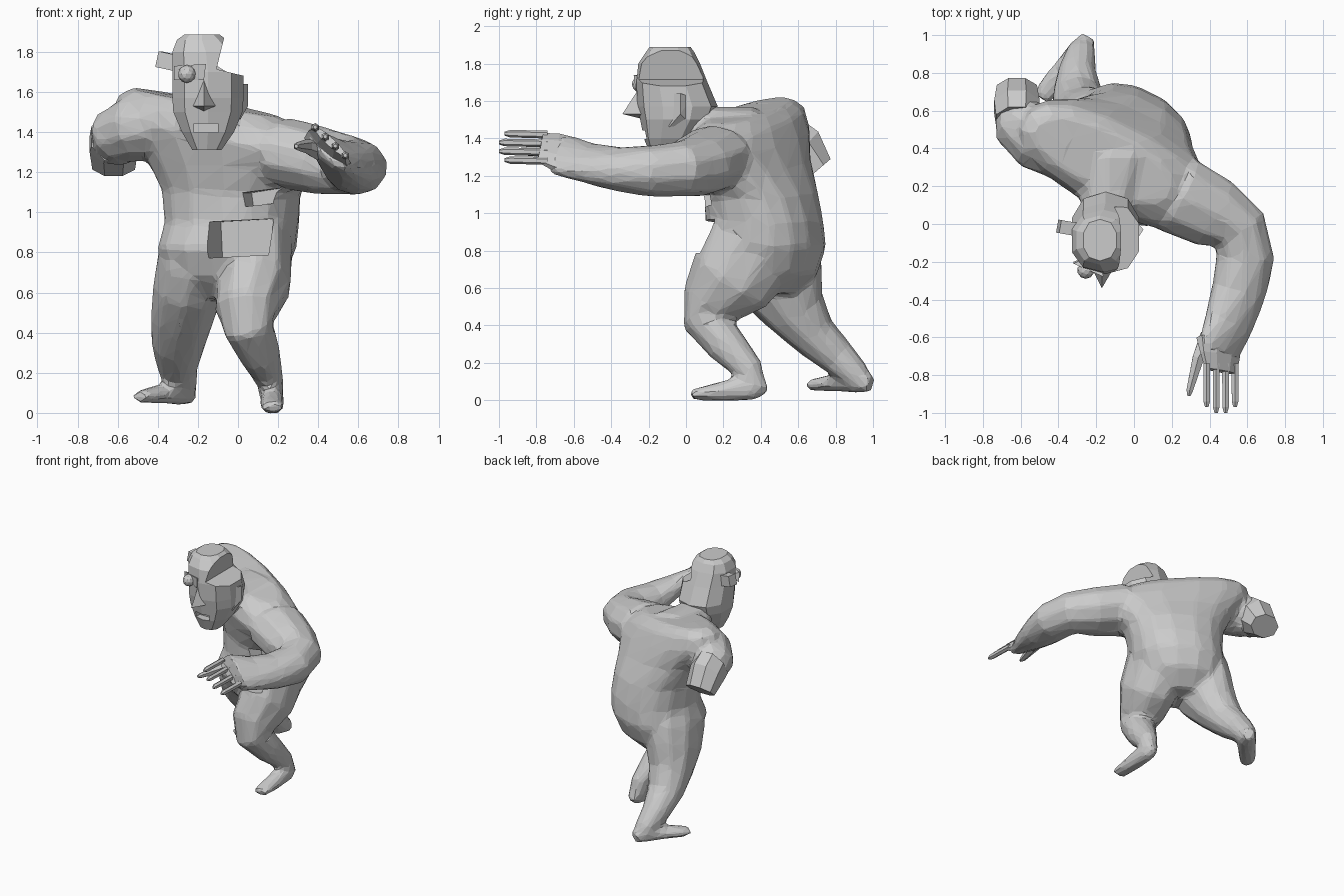
import bpy, bmesh
from math import cos, sin, pi, radians
from mathutils import Vector, Matrix


def make(name, bm):
    bmesh.ops.recalc_face_normals(bm, faces=bm.faces[:])
    me = bpy.data.meshes.new(name)
    bm.to_mesh(me)
    bm.free()
    ob = bpy.data.objects.new(name, me)
    bpy.context.collection.objects.link(ob)
    return ob


def loft(name, rings):
    """Skin a list of closed point rings and cap both ends."""
    bm = bmesh.new()
    vr = [[bm.verts.new(p) for p in r] for r in rings]
    n = len(vr[0])
    for a, b in zip(vr, vr[1:]):
        for i in range(n):
            j = (i + 1) % n
            bm.faces.new((a[i], a[j], b[j], b[i]))
    bm.faces.new(vr[0])
    bm.faces.new(vr[-1])
    return make(name, bm)


def oval(c, u, v, n, k=1.0):
    """Superellipse ring around c with half axes u and v."""
    pts = []
    for i in range(n):
        t = 2 * pi * (i + 0.5) / n
        cx, sx = cos(t), sin(t)
        pts.append(Vector(c) + u * (abs(cx) ** k * (1 if cx > 0 else -1))
                   + v * (abs(sx) ** k * (1 if sx > 0 else -1)))
    return pts


def slices(name, rows, n, yaw, k):
    """Stack of level slices: x, y, z, half width, half depth, sideways tilt."""
    c, s = cos(radians(yaw)), sin(radians(yaw))
    return loft(name, [oval((x, y, z), Vector((c, s, -tilt)) * a, Vector((-s, c, 0)) * b, n, k)
                       for x, y, z, a, b, tilt in rows])


def tube(name, rows, n=10, up=(0, 0, 1)):
    """Limb along a path: x, y, z, half width, half height, roll."""
    P = [Vector(r[:3]) for r in rows]
    rings = []
    for i, r in enumerate(rows):
        t = (P[min(i + 1, len(P) - 1)] - P[max(i - 1, 0)]).normalized()
        u = Vector(up).cross(t).normalized()
        v = t.cross(u)
        q = Matrix.Rotation(radians(r[5] if len(r) > 5 else 0), 3, t)
        rings.append(oval(P[i], q @ u * r[3], q @ v * r[4], n))
    return loft(name, rings)


def box(name, loc, size, rot=(0, 0, 0)):
    bm = bmesh.new()
    bmesh.ops.create_cube(bm, size=1)
    bmesh.ops.scale(bm, vec=size, verts=bm.verts[:])
    ob = make(name, bm)
    ob.location = loc
    ob.rotation_euler = [radians(a) for a in rot]
    return ob


def hull(name, pts):
    bm = bmesh.new()
    for p in pts:
        bm.verts.new(p)
    bmesh.ops.convex_hull(bm, input=bm.verts[:])
    return make(name, bm)


def modify(ob, kind, **props):
    m = ob.modifiers.new(kind, kind)
    for key, val in props.items():
        setattr(m, key, val)
    bpy.context.view_layer.objects.active = ob
    bpy.ops.object.modifier_apply(modifier=m.name)


def combine(ob, other, op):
    bpy.context.view_layer.update()
    modify(ob, 'BOOLEAN', object=other, operation=op, solver='EXACT')
    bpy.data.objects.remove(other)


# Torso: twisted, with the right shoulder dropped
body = slices("body", [
    (-0.08, 0.42, 0.57, 0.20, 0.15, 0), (-0.07, 0.42, 0.68, 0.29, 0.27, 0),
    (-0.055, 0.41, 0.82, 0.34, 0.325, 0), (-0.03, 0.42, 0.95, 0.335, 0.295, 0),
    (-0.035, 0.40, 1.10, 0.355, 0.275, 0.05), (-0.06, 0.35, 1.25, 0.44, 0.26, 0.12),
    (-0.09, 0.315, 1.38, 0.56, 0.25, 0.18), (-0.12, 0.32, 1.48, 0.52, 0.215, 0.2),
    (-0.16, 0.34, 1.55, 0.40, 0.15, 0.18)], 16, -26, 0.85)

# Legs: front one bent at the knee, rear one trailing
front_leg = tube("front_leg", [
    (0.08, 0.36, 0.84, 0.20, 0.28), (0.08, 0.24, 0.64, 0.19, 0.24), (0.04, 0.125, 0.51, 0.16, 0.165),
    (0.05, 0.10, 0.43, 0.13, 0.125), (0.11, 0.22, 0.29, 0.105, 0.11), (0.16, 0.34, 0.16, 0.07, 0.08),
    (0.17, 0.37, 0.06, 0.06, 0.06)], up=(0, 1, 0))
rear_leg = tube("rear_leg", [
    (-0.19, 0.42, 0.88, 0.18, 0.26), (-0.22, 0.46, 0.75, 0.19, 0.27), (-0.25, 0.51, 0.62, 0.18, 0.24),
    (-0.28, 0.59, 0.47, 0.16, 0.17), (-0.30, 0.69, 0.34, 0.135, 0.125), (-0.30, 0.82, 0.22, 0.10, 0.10),
    (-0.28, 0.91, 0.13, 0.08, 0.08), (-0.28, 0.93, 0.08, 0.06, 0.06)], up=(0, 1, 0))
front_foot = tube("front_foot", [
    (0.17, 0.43, 0.09, 0.04, 0.05), (0.17, 0.36, 0.07, 0.06, 0.075), (0.17, 0.22, 0.052, 0.065, 0.06),
    (0.17, 0.10, 0.037, 0.065, 0.042), (0.17, 0.025, 0.03, 0.06, 0.03)], 8)
rear_foot = tube("rear_foot", [
    (-0.24, 0.99, 0.09, 0.05, 0.05), (-0.28, 0.92, 0.10, 0.07, 0.065), (-0.37, 0.81, 0.095, 0.07, 0.05),
    (-0.45, 0.72, 0.085, 0.065, 0.04), (-0.49, 0.66, 0.08, 0.05, 0.03)], 8)

# Reaching arm, flattening towards a tilted hand
arm = tube("reaching_arm", [
    (0.22, 0.16, 1.30, 0.22, 0.18), (0.42, 0.06, 1.255, 0.20, 0.17), (0.56, -0.03, 1.235, 0.16, 0.15),
    (0.59, -0.18, 1.225, 0.16, 0.14), (0.555, -0.36, 1.235, 0.15, 0.12, -15), (0.50, -0.53, 1.27, 0.145, 0.09, -30),
    (0.45, -0.66, 1.31, 0.15, 0.06, -42), (0.45, -0.70, 1.325, 0.14, 0.05, -45)], 10)
shoulder = tube("left_shoulder", [
    (-0.34, 0.41, 1.44, 0.20, 0.16), (-0.52, 0.47, 1.42, 0.19, 0.17), (-0.60, 0.53, 1.38, 0.16, 0.15),
    (-0.62, 0.60, 1.33, 0.12, 0.13)], 10)
neck = tube("neck", [(-0.14, 0.36, 1.44, 0.24, 0.13), (-0.14, 0.17, 1.45, 0.17, 0.12),
                     (-0.14, 0.0, 1.48, 0.11, 0.10)], 10)

for part in (front_leg, rear_leg, front_foot, rear_foot, arm, shoulder, neck):
    combine(body, part, 'UNION')

# Soften the joints, then facet the skin again
modify(body, 'REMESH', mode='VOXEL', voxel_size=0.018)
modify(body, 'SMOOTH', iterations=8, factor=0.5)
modify(body, 'DECIMATE', ratio=0.06)

# Severed end of the left arm, cut off flat
tube("severed_arm", [(-0.62, 0.55, 1.38, 0.12, 0.15), (-0.62, 0.62, 1.34, 0.13, 0.14),
                     (-0.62, 0.71, 1.235, 0.115, 0.09)], 8)

# Belly wounds
combine(body, box("belly_cutter", (-0.01, 0.08, 0.87), (0.29, 0.30, 0.18), (0, -3, -24)), 'DIFFERENCE')
combine(body, box("rib_cutter", (0.10, 0.05, 1.075), (0.17, 0.22, 0.07), (0, -8, -26)), 'DIFFERENCE')

# Palm, fingers and thumb
tube("palm", [(0.45, -0.62, 1.30, 0.15, 0.06, -42), (0.455, -0.70, 1.33, 0.14, 0.035, -44),
              (0.46, -0.78, 1.352, 0.115, 0.022, -44)], 8)
for i in range(4):
    x, z = 0.385 + 0.05 * i, 1.425 - 0.047 * i
    tip = -0.97 - 0.03 * (i in (1, 2))
    tube("finger", [(x, -0.74, z - 0.005, 0.021, 0.021), (x, tip + 0.03, z, 0.02, 0.02),
                    (x, tip, z, 0.01, 0.01)], 6)
tube("thumb", [(0.40, -0.60, 1.31, 0.06, 0.05), (0.34, -0.71, 1.33, 0.035, 0.035),
               (0.295, -0.88, 1.33, 0.02, 0.02), (0.29, -0.91, 1.33, 0.01, 0.01)], 6)

# Head with a missing piece of skull and an open mouth
head = slices("head", [
    (-0.155, -0.11, 1.31, 0.075, 0.08, 0), (-0.15, -0.08, 1.40, 0.135, 0.145, 0),
    (-0.15, -0.05, 1.50, 0.18, 0.195, 0), (-0.15, -0.045, 1.57, 0.185, 0.215, 0),
    (-0.15, -0.075, 1.70, 0.185, 0.19, 0), (-0.16, -0.09, 1.80, 0.175, 0.165, 0),
    (-0.18, -0.085, 1.86, 0.13, 0.13, 0), (-0.18, -0.085, 1.888, 0.09, 0.11, 0)], 10, 0, 0.85)
combine(head, box("skull_cutter", (0.05, -0.12, 1.83), (0.25, 0.42, 0.30), (0, 14, 0)), 'DIFFERENCE')
combine(head, box("mouth_cutter", (-0.16, -0.22, 1.42), (0.12, 0.12, 0.045)), 'DIFFERENCE')

# Face details
hull("nose", [(-0.17, -0.34, 1.53), (-0.17, -0.25, 1.67), (-0.23, -0.22, 1.53), (-0.10, -0.22, 1.53),
              (-0.17, -0.22, 1.50)])
hull("brow", [(-0.32, -0.2, 1.66), (-0.32, -0.21, 1.73), (-0.16, -0.28, 1.74), (-0.17, -0.27, 1.66),
              (-0.2, -0.15, 1.7)])
hull("ear", [(0.01, -0.09, 1.64), (0.05, -0.03, 1.64), (0.05, -0.03, 1.53), (0.01, -0.09, 1.46),
             (0.0, 0.03, 1.62), (0.0, 0.02, 1.48)])
box("skull_peg", (-0.355, -0.02, 1.755), (0.09, 0.07, 0.08), (0, 12, -10))
bm = bmesh.new()
bmesh.ops.create_icosphere(bm, subdivisions=2, radius=0.045,
                           matrix=Matrix.Translation((-0.255, -0.245, 1.69)))
make("eyeball", bm)
